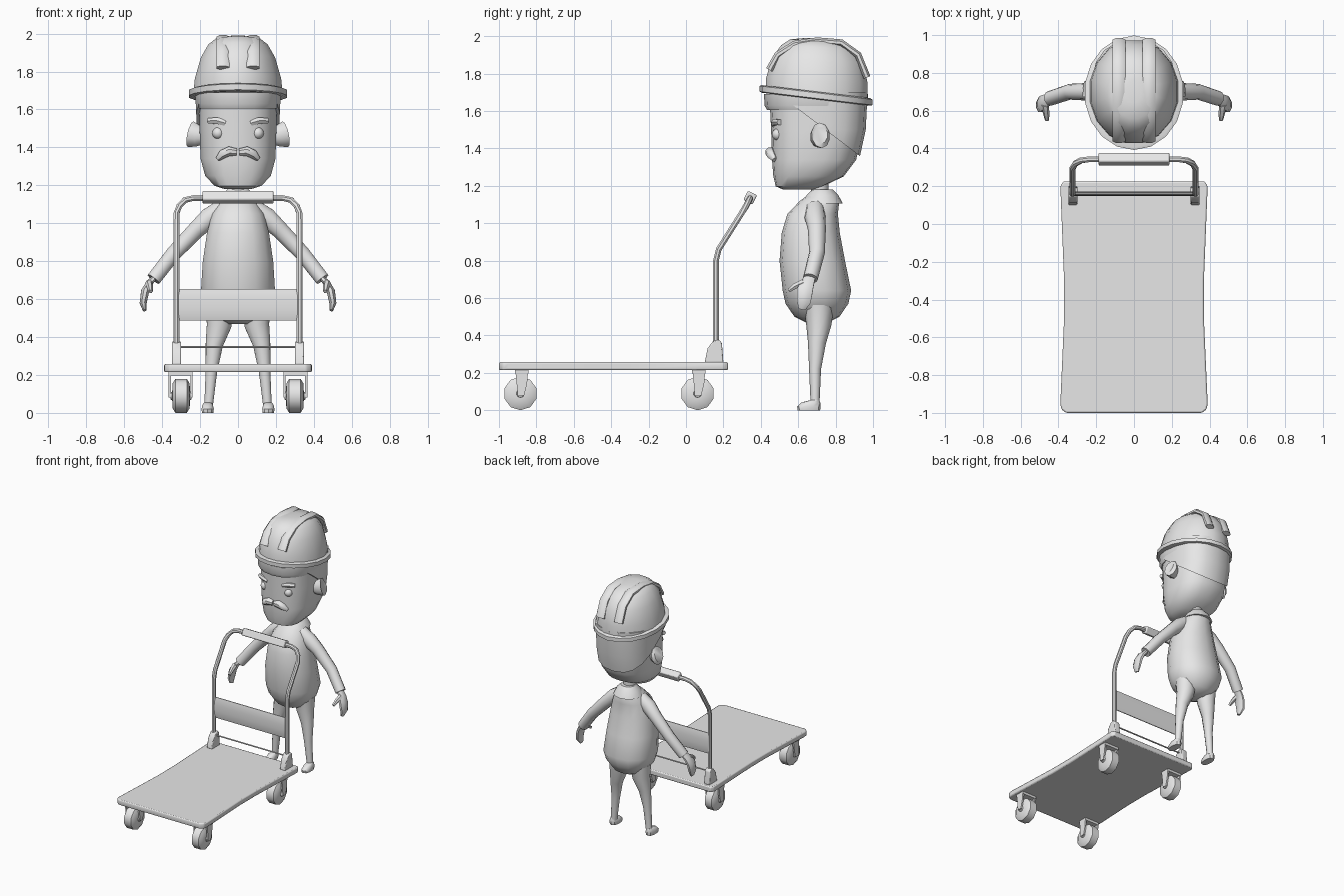
import bpy, bmesh
from math import cos, sin, pi, copysign
from mathutils import Vector

cube = bpy.data.objects.get("Cube")
if cube:
    bpy.data.objects.remove(cube, do_unlink=True)

GREY = (0.8, 0.8, 0.8, 1)
grey = bpy.data.materials.new("plain_grey")
grey.use_nodes = True
grey.diffuse_color = GREY
grey.node_tree.nodes["Principled BSDF"].inputs["Base Color"].default_value = GREY
parts = []


def finish(name, bm):
    bmesh.ops.recalc_face_normals(bm, faces=bm.faces)
    mesh = bpy.data.meshes.new(name)
    bm.to_mesh(mesh)
    bm.free()
    mesh.materials.append(grey)
    ob = bpy.data.objects.new(name, mesh)
    bpy.context.collection.objects.link(ob)
    parts.append(ob)
    return ob


def skin(rings):
    """Bridge rings of points and cap both ends."""
    bm = bmesh.new()
    loops = [[bm.verts.new(p) for p in ring] for ring in rings]
    n = len(loops[0])
    for a, b in zip(loops, loops[1:]):
        for i in range(n):
            j = (i + 1) % n
            bm.faces.new((a[i], a[j], b[j], b[i]))
    bm.faces.new(loops[0])
    bm.faces.new(loops[-1])
    return bm


def loft(sections, n=14, power=2.0, tilt=0.0, x=0.0):
    """Stack of rounded outlines, each (z, y centre, x radius, y radius)."""
    rings = []
    for z, yc, rx, ry in sections:
        ring = []
        for i in range(n):
            c, s = cos(2 * pi * (i + .5) / n), sin(2 * pi * (i + .5) / n)
            px = copysign(abs(c) ** (2 / power), c) * rx
            py = copysign(abs(s) ** (2 / power), s) * ry
            ring.append((x + px, yc + py, z + tilt * py))
        rings.append(ring)
    return skin(rings)


def tube(name, pts, radii, n=8, ref=(0, 1, 0), flat=(1, 1)):
    """Sweep a round or flattened section along a path."""
    pts = [Vector(p) for p in pts]
    if not isinstance(radii, (list, tuple)):
        radii = [radii] * len(pts)
    rings = []
    for k, (p, r) in enumerate(zip(pts, radii)):
        t = (pts[min(k + 1, len(pts) - 1)] - pts[max(k - 1, 0)]).normalized()
        a = Vector(ref).cross(t).normalized()
        b = t.cross(a)
        rings.append([p + a * (r * flat[0] * cos(2 * pi * (i + .5) / n))
                      + b * (r * flat[1] * sin(2 * pi * (i + .5) / n)) for i in range(n)])
    return finish(name, skin(rings))


def plate(name, outline, x0, x1):
    """Side outline of (y, z) points given thickness across x."""
    return finish(name, skin([[(x, y, z) for y, z in outline] for x in (x0, x1)]))


def bevel(ob, width, segments=2):
    mod = ob.modifiers.new("rounding", "BEVEL")
    mod.width, mod.segments = width, segments


# Cart deck, slightly waisted
half = [(.36, -1), (.385, -.98), (.39, -.95), (.37, -.5), (.37, -.3), (.39, .2), (.375, .225)]
outline = half + [(-x, y) for x, y in reversed(half)]
deck = finish("deck", skin([[(x, y, z) for x, y in outline] for z in (.215, .258)]))
bevel(deck, .008)

# Push handle
side = [(.325, .16, .27), (.325, .16, .8), (.325, .175, .86), (.325, .295, 1.05),
        (.31, .32, 1.09), (.28, .337, 1.122), (.235, .343, 1.133)]
tube("handle_frame", side + [(-x, y, z) for x, y, z in reversed(side)], .0165)
grip = tube("handle_grip", [(-.188, .343, 1.137), (.188, .343, 1.137)], .039, 4, (0, .5, 1))
bevel(grip, .008)
tube("handle_panel", [(-.315, .16, .57), (.315, .16, .57)], .085, 12, (0, 0, 1), (.14, 1))
tube("cross_rod", [(-.315, .16, .347), (.315, .16, .347)], .006, 6, (0, 0, 1))

for s, label in ((1, "left"), (-1, "right")):
    # Handle bracket
    bracket = plate(label + "_handle_bracket",
                    [(.1, .255), (.2, .255), (.192, .36), (.175, .378), (.145, .37), (.115, .33)],
                    s * .3, s * .348)
    bevel(bracket, .006)
    # Casters
    for y, end in ((-.885, "front"), (.062, "back")):
        tube(f"{label}_{end}_wheel",
             [(s * .3 + dx, y, .09) for dx in (-.055, -.047, -.045, -.03, .03, .045, .047, .055)],
             [.02, .022, .065, .09, .09, .065, .022, .02], 10, (0, 0, 1))
        arm = [(y - .028, .22), (y + .042, .22), (y + .035, .14), (y + .02, .08), (y - .015, .08), (y - .02, .14)]
        for x in (.245, .36):
            plate(f"{label}_{end}_fork", arm, s * (x - .006), s * (x + .006))
        plate(f"{label}_{end}_fork_top",
              [(y - .03, .196), (y + .043, .196), (y + .043, .22), (y - .03, .22)], s * .24, s * .366)

    # Leg and foot
    tube(label + "_leg", [(s * .095, .71, .56), (s * .1, .71, .46), (s * .125, .7, .36),
                          (s * .14, .69, .22), (s * .155, .69, .04)],
         [.08, .068, .048, .032, .024], 10)
    finish(label + "_foot", loft([(0, .657, .031, .06), (.02, .657, .034, .063),
                                  (.042, .668, .029, .05), (.055, .69, .02, .022)], 10, 2.4, x=s * .16))
    # Arm, hand and thumb
    tube(label + "_sleeve", [(s * .08, .69, 1.08), (s * .15, .69, 1.03), (s * .22, .7, .965),
                             (s * .34, .7, .84), (s * .445, .665, .705)],
         [.05, .056, .048, .042, .04], 10)
    tube(label + "_hand", [(s * .44, .665, .715), (s * .47, .65, .68), (s * .49, .635, .64),
                           (s * .5, .63, .58), (s * .492, .62, .54)],
         [.03, .038, .046, .04, .02], 8, flat=(.5, 1))
    tube(label + "_thumb", [(s * .47, .63, .685), (s * .465, .585, .665), (s * .46, .55, .64)],
         [.02, .017, .011], 6, (1, 0, 0))

    # Ear
    tube(label + "_ear", [(s * .18, .7, 1.46), (s * .215, .705, 1.462), (s * .25, .72, 1.47), (s * .256, .72, 1.472)],
         [.045, .058, .07, .05], 10, (0, 0, 1), (.75, 1))
    # Eye, brow and moustache half
    bm = bmesh.new()
    bmesh.ops.create_uvsphere(bm, u_segments=12, v_segments=8, radius=.031)
    bmesh.ops.translate(bm, verts=bm.verts, vec=(s * .105, .49, 1.475))
    finish(label + "_eye", bm)
    tube(label + "_brow", [(s * .066, .472, 1.528), (s * .11, .475, 1.541), (s * .155, .5, 1.54)],
         [.017, .02, .016], 6)
    tube(label + "_moustache", [(s * .008, .455, 1.375), (s * .045, .45, 1.38),
                                (s * .08, .457, 1.365), (s * .105, .475, 1.34)],
         [.02, .027, .025, .014], 8)
    # Helmet ridge
    tube(label + "_helmet_ridge",
         [(s * .08, y, z) for y, z in ((.445, 1.82), (.49, 1.9), (.58, 1.957), (.7, 1.975),
                                       (.83, 1.965), (.92, 1.9), (.968, 1.78))],
         .034, 8, (1, 0, 0), (.6, 1.1))

# Torso, collar and neck
finish("torso", loft([(.47, .7, .06, .06), (.5, .7, .12, .12), (.57, .7, .178, .168), (.64, .7, .2, .183),
                      (.8, .675, .19, .175), (.95, .667, .167, .155), (1.05, .677, .14, .135),
                      (1.12, .715, .1, .105), (1.165, .73, .06, .06)], 14, 2.2))
finish("collar", loft([(1.105, .73, .112, .108), (1.15, .73, .088, .085), (1.18, .73, .056, .056)]))
finish("neck", loft([(1.15, .715, .046, .046), (1.25, .715, .046, .046)], 10))

# Head
skull = [(1.18, .6, .07, .08), (1.197, .605, .125, .125), (1.25, .655, .175, .188),
         (1.34, .685, .2, .225), (1.5, .7, .205, .245), (1.7, .7, .21, .255)]
finish("head", loft(skull, 18, 2.5))

# Hair: back shell trimmed along a slope, plus a fringe under the helmet
bm = loft([(z, y, rx + .016, ry + .016) for z, y, rx, ry in skull[2:]], 18, 2.5)
bmesh.ops.bisect_plane(bm, geom=bm.verts[:] + bm.edges[:] + bm.faces[:], plane_co=(0, .6, 1.61),
                       plane_no=(0, .76, 1), clear_inner=True)
bmesh.ops.holes_fill(bm, edges=[e for e in bm.edges if e.is_boundary])
finish("back_hair", bm)
finish("fringe", loft([(1.605, .695, .215, .262), (1.63, .695, .226, .275), (1.69, .695, .23, .278)], 18, 2.3))

# Helmet
finish("helmet_dome", loft([(1.68, .7, .24, .277), (1.76, .7, .232, .277), (1.87, .705, .2, .25),
                            (1.94, .705, .16, .2), (1.975, .705, .115, .15), (1.987, .7, .04, .06)],
                           16, tilt=-.06))
finish("helmet_brim", loft([(1.663, .695, .248, .288), (1.668, .695, .263, .303),
                            (1.698, .695, .263, .303), (1.704, .695, .248, .288)], 18, tilt=-.12))

# Smooth shading with sharp edges kept
bpy.ops.object.select_all(action="DESELECT")
for ob in parts:
    ob.select_set(True)
bpy.context.view_layer.objects.active = parts[0]
bpy.ops.object.shade_smooth_by_angle(angle=.75)
